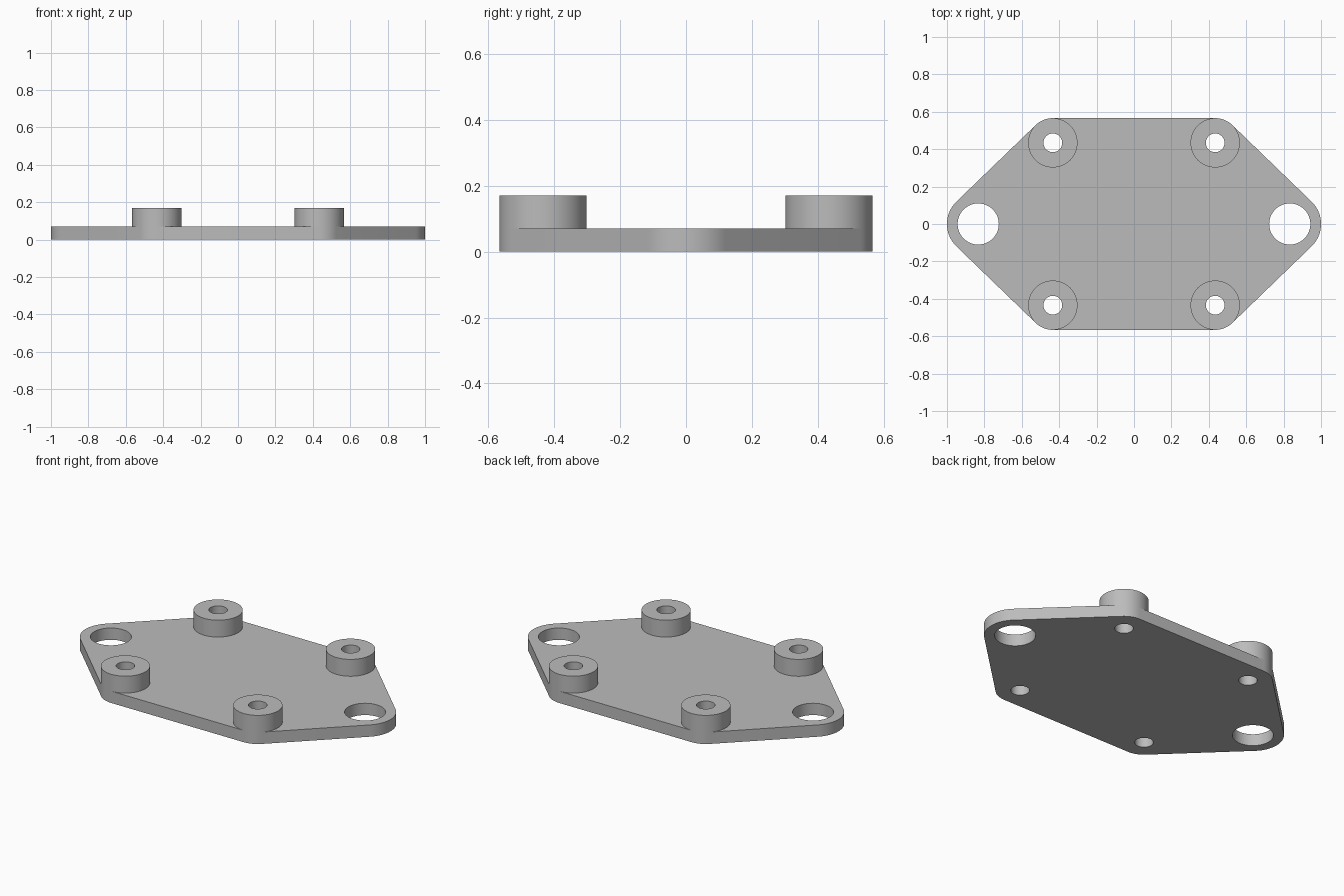
import bpy, bmesh, math
from mathutils import Vector
from mathutils.geometry import convex_hull_2d

cube = bpy.data.objects.get("Cube")
if cube:
    bpy.data.objects.remove(cube, do_unlink=True)

PLATE_TOP, BOSS_TOP = 0.07, 0.17
BOSS_R, BOSS_HOLE = 0.132, 0.05
END_R, END_HOLE = 0.167, 0.11
SEGMENTS = 64
bosses = {
    "front_right_boss": (-0.434, -0.434),
    "front_left_boss": (0.434, -0.434),
    "back_left_boss": (0.434, 0.434),
    "back_right_boss": (-0.434, 0.434),
}
ends = [(-0.833, 0), (0.833, 0)]

grey = bpy.data.materials.new("plain grey")
grey.use_nodes = True
colour = (0.5, 0.5, 0.5, 1)
grey.diffuse_color = colour
grey.node_tree.nodes["Principled BSDF"].inputs["Base Color"].default_value = colour


def circle(centre, radius):
    steps = [math.tau * i / SEGMENTS for i in range(SEGMENTS)]
    return [Vector((centre[0] + radius * math.cos(a), centre[1] + radius * math.sin(a)))
            for a in steps]


def prism(name, loops, bottom, top, closed_below=True):
    """Extrude an outline (first loop) with holes (other loops)."""
    bm = bmesh.new()
    caps = {bottom: [], top: []}
    for loop in loops:
        rings = {z: [bm.verts.new((p.x, p.y, z)) for p in loop] for z in caps}
        n = len(loop)
        for i in range(n):
            j = (i + 1) % n
            low, high = rings[bottom], rings[top]
            bm.faces.new((low[i], low[j], high[j], high[i]))
            for z, ring in rings.items():
                caps[z].append(bm.edges.get((ring[i], ring[j])))
    for z, edges in caps.items():
        if z == top or closed_below:
            bmesh.ops.triangle_fill(bm, use_beauty=True, edges=edges, normal=(0, 0, 1))
    bmesh.ops.recalc_face_normals(bm, faces=bm.faces)
    mesh = bpy.data.meshes.new(name)
    bm.to_mesh(mesh)
    bm.free()
    mesh.materials.append(grey)
    obj = bpy.data.objects.new(name, mesh)
    bpy.context.collection.objects.link(obj)
    bpy.ops.object.select_all(action="DESELECT")
    obj.select_set(True)
    bpy.context.view_layer.objects.active = obj
    bpy.ops.object.shade_smooth_by_angle(angle=math.radians(30))
    return obj


# Plate: rounded hexagon wrapped around the four bosses and two end eyes
rim = [p for c in bosses.values() for p in circle(c, BOSS_R)]
rim += [p for c in ends for p in circle(c, END_R)]
outline = [rim[i] for i in convex_hull_2d(rim)]
holes = [circle(c, BOSS_HOLE) for c in bosses.values()]
holes += [circle(c, END_HOLE) for c in ends]
prism("base_plate", [outline] + holes, 0, PLATE_TOP)

# Bosses: short tubes standing on the plate over the screw holes
for name, centre in bosses.items():
    prism(name, [circle(centre, BOSS_R), circle(centre, BOSS_HOLE)],
          PLATE_TOP, BOSS_TOP, closed_below=False)
